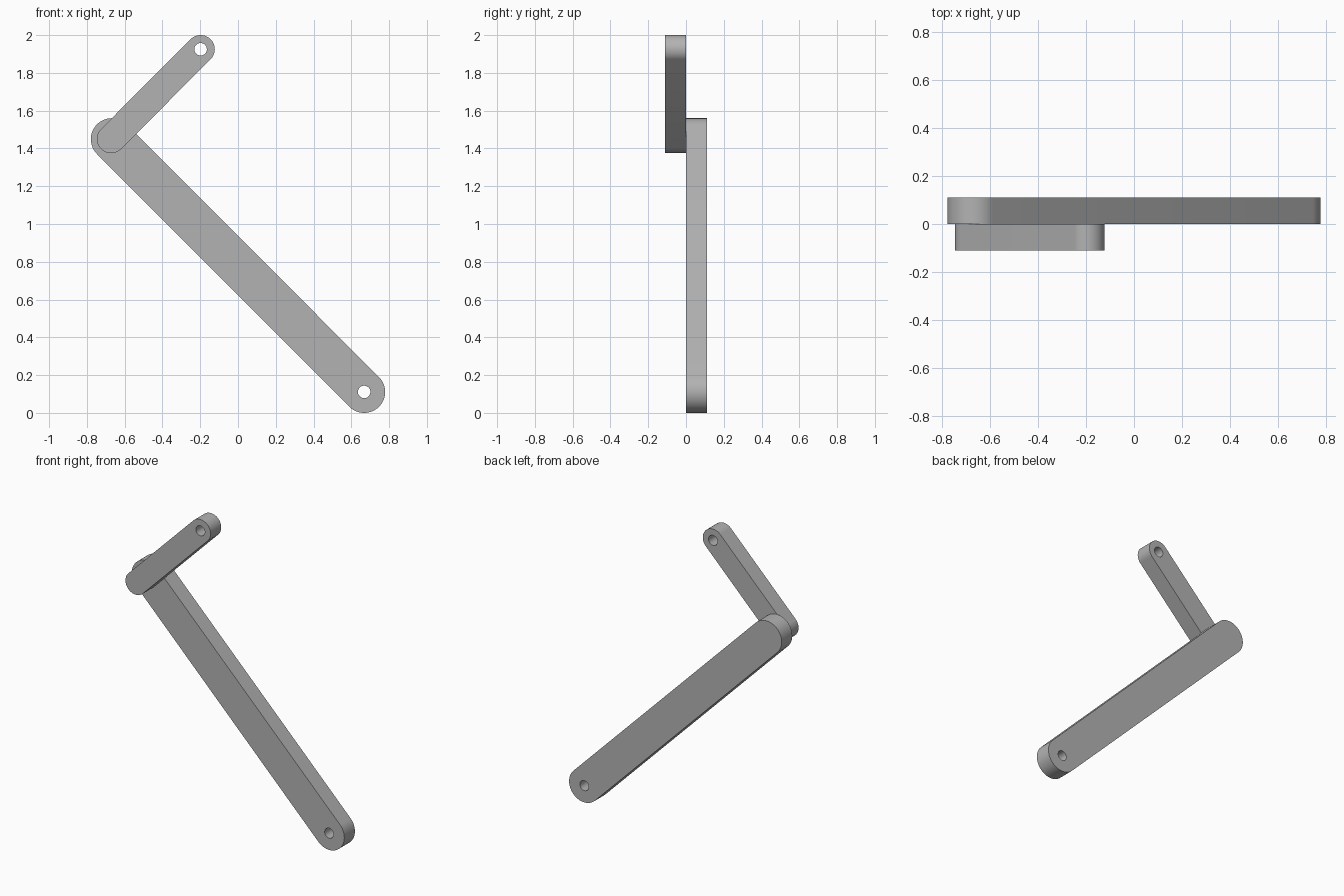
import bpy
import bmesh
from math import pi, sin, cos, atan2, radians
from mathutils import Vector

cube = bpy.data.objects.get("Cube")
if cube:
    bpy.data.objects.remove(cube, do_unlink=True)

THICKNESS = 0.111
HOLE_RADIUS = 0.033

grey = bpy.data.materials.new("plain grey")
grey.use_nodes = True
colour = (0.45, 0.45, 0.45, 1)
grey.diffuse_color = colour
grey.node_tree.nodes["Principled BSDF"].inputs["Base Color"].default_value = colour


def arc(centre, radius, start, sweep, steps):
    return [centre + radius * Vector((cos(start + sweep * i / steps), sin(start + sweep * i / steps)))
            for i in range(steps + 1)]


def link_arm(name, pivot, tip, radius, y_front):
    """Round-ended bar in the xz plane with a hole through its tip."""
    pivot, tip = Vector(pivot), Vector(tip)
    angle = atan2(tip.y - pivot.y, tip.x - pivot.x)
    outline = (arc(tip, radius, angle - pi / 2, pi, 32)
               + arc(pivot, radius, angle + pi / 2, pi, 32))
    hole = arc(tip, HOLE_RADIUS, 0, 2 * pi, 40)[:-1]

    bm = bmesh.new()
    edges = []
    for loop in (outline, hole):
        verts = [bm.verts.new((p.x, y_front, p.y)) for p in loop]
        edges += [bm.edges.new((v, verts[i - 1])) for i, v in enumerate(verts)]
    bmesh.ops.triangle_fill(bm, edges=edges, use_beauty=True, normal=(0, -1, 0))

    # Extrude the flat face to full thickness
    result = bmesh.ops.extrude_face_region(bm, geom=bm.faces[:], use_keep_orig=True)
    moved = [g for g in result["geom"] if isinstance(g, bmesh.types.BMVert)]
    bmesh.ops.translate(bm, verts=moved, vec=(0, THICKNESS, 0))
    bmesh.ops.recalc_face_normals(bm, faces=bm.faces[:])

    mesh = bpy.data.meshes.new(name)
    bm.to_mesh(mesh)
    bm.free()
    mesh.materials.append(grey)
    arm = bpy.data.objects.new(name, mesh)
    bpy.context.collection.objects.link(arm)
    bpy.ops.object.select_all(action="DESELECT")
    arm.select_set(True)
    bpy.context.view_layer.objects.active = arm
    bpy.ops.object.shade_smooth_by_angle(angle=radians(30))


# Long rear bar and short front bar, meeting at the upper pivot
link_arm("long_arm", (-0.668, 1.449), (0.668, 0.111), 0.111, 0)
link_arm("short_arm", (-0.672, 1.45), (-0.198, 1.925), 0.075, -THICKNESS)
